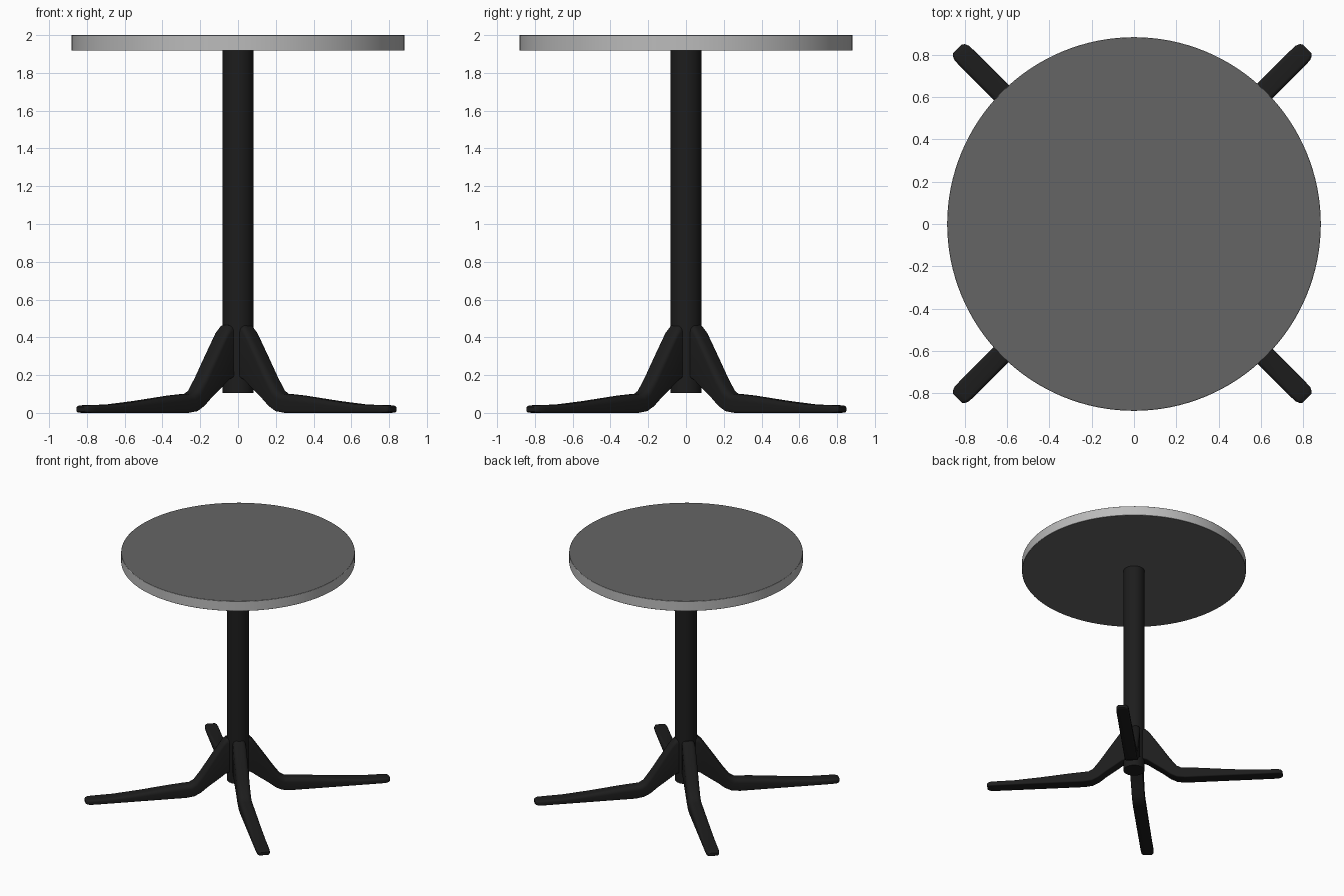
import bpy, bmesh, math
from mathutils import Vector

if "Cube" in bpy.data.objects:
    bpy.data.objects.remove(bpy.data.objects["Cube"])


def material(name, v):
    m = bpy.data.materials.new(name)
    m.diffuse_color = (v, v, v, 1)
    m.use_nodes = True
    m.node_tree.nodes["Principled BSDF"].inputs["Base Color"].default_value = m.diffuse_color
    return m


black = material("black_metal", 0.012)
dark = material("dark_laminate", 0.13)
light = material("light_edge", 0.5)


def smooth(ob, angle=35):
    bpy.ops.object.select_all(action='DESELECT')
    ob.select_set(True)
    bpy.context.view_layer.objects.active = ob
    bpy.ops.object.shade_smooth_by_angle(angle=math.radians(angle))


def cylinder(name, radius, z0, z1, sides, bevel=0):
    bpy.ops.mesh.primitive_cylinder_add(vertices=sides, radius=radius, depth=z1 - z0,
                                        location=(0, 0, (z0 + z1) / 2))
    ob = bpy.context.object
    ob.name = name
    if bevel:
        mod = ob.modifiers.new("soft_edge", 'BEVEL')
        mod.width, mod.segments, mod.limit_method = bevel, 2, 'ANGLE'
    return ob


# Round top: dark faces with a lighter edge band
top = cylinder("table_top", 0.882, 1.918, 2.0, 128, 0.003)
top.data.materials.append(dark)
top.data.materials.append(light)
for p in top.data.polygons:
    p.material_index = 0 if abs(p.normal.z) > 0.5 else 1
smooth(top)

# Column
column = cylinder("column", 0.083, 0.105, 1.92, 64)
column.data.materials.append(black)
smooth(column)

# Leg stations: top (r, z), bottom (r, z), half width
STATIONS = [
    (0.055, 0.465, 0.055, 0.19, 0.047),
    (0.085, 0.465, 0.075, 0.185, 0.048),
    (0.115, 0.435, 0.10, 0.175, 0.05),
    (0.20, 0.31, 0.16, 0.13, 0.05),
    (0.28, 0.19, 0.23, 0.08, 0.05),
    (0.33, 0.123, 0.285, 0.035, 0.05),
    (0.365, 0.102, 0.335, 0.009, 0.05),
    (0.41, 0.099, 0.40, 0.0, 0.05),
    (0.50, 0.092, 0.50, 0.0, 0.05),
    (0.75, 0.063, 0.75, 0.0, 0.05),
    (0.95, 0.044, 0.95, 0.0, 0.05),
    (1.10, 0.041, 1.10, 0.0, 0.05),
    (1.14, 0.040, 1.14, 0.001, 0.048),
    (1.158, 0.037, 1.158, 0.003, 0.040),
    (1.167, 0.031, 1.167, 0.008, 0.029),
]


def section(rt, zt, rb, zb, w):
    """Rounded-rectangle ring between the bottom and top points."""
    t, b = Vector((rt, 0, zt)), Vector((rb, 0, zb))
    h = (t - b).length
    up = (t - b) / h
    r_top, r_bot = min(0.034, h * 0.4, w), min(0.01, h * 0.3)
    ring = []
    for sx, top_side, start in ((1, True, 0), (-1, True, 90), (-1, False, 180), (1, False, 270)):
        r = r_top if top_side else r_bot
        cy, cz = sx * (w - r), (h - r if top_side else r)
        for i in range(6):
            a = math.radians(start + 18 * i)
            ring.append(b + up * (cz + r * math.sin(a)) + Vector((0, cy + r * math.cos(a), 0)))
    return ring


bm = bmesh.new()
rings = [[bm.verts.new(p) for p in section(*s)] for s in STATIONS]
for r0, r1 in zip(rings, rings[1:]):
    n = len(r0)
    for i in range(n):
        j = (i + 1) % n
        bm.faces.new((r0[i], r0[j], r1[j], r1[i]))
bm.faces.new(rings[0])
bm.faces.new(rings[-1])
bmesh.ops.recalc_face_normals(bm, faces=bm.faces)
leg_mesh = bpy.data.meshes.new("leg")
bm.to_mesh(leg_mesh)
bm.free()
leg_mesh.materials.append(black)

# Four splayed legs on the diagonals
for i, name in enumerate(("back_right", "back_left", "front_left", "front_right")):
    leg = bpy.data.objects.new(name + "_leg", leg_mesh)
    bpy.context.collection.objects.link(leg)
    leg.location = (-0.008, 0.002, 0)
    leg.rotation_euler.z = math.radians(45 + 90 * i)
    if i == 0:
        smooth(leg, 40)
